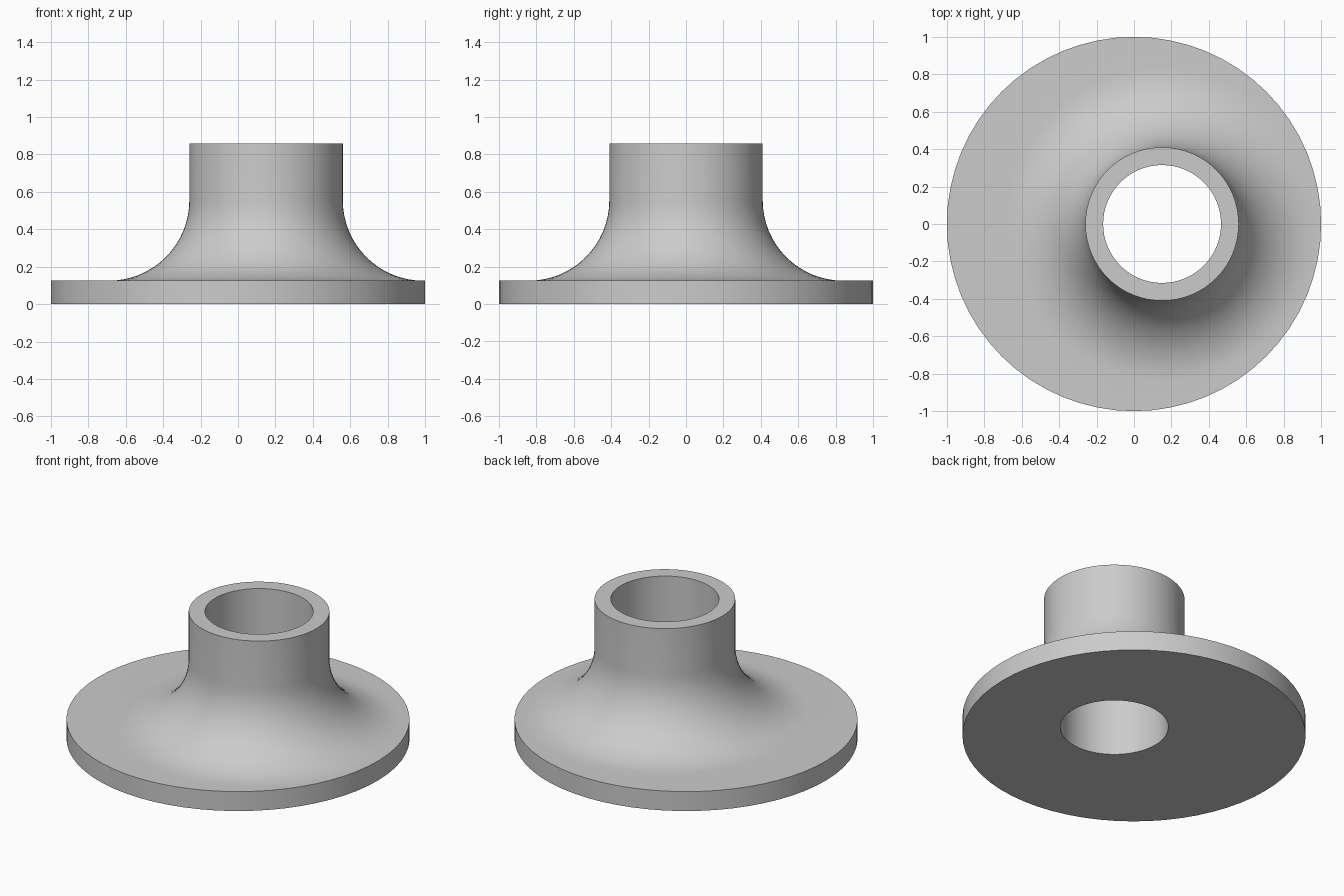
import bpy, bmesh
from math import pi, sin, cos, radians

cube = bpy.data.objects.get("Cube")
if cube:
    bpy.data.objects.remove(cube, do_unlink=True)

SIDES = 64
OFFSET = 0.15          # tube axis, off the flange centre
BORE, TUBE, FLANGE = 0.315, 0.41, 1.0
THICK, TOP = 0.125, 0.858
FILLET, STEPS = 0.43, 16

grey = bpy.data.materials.new("plain grey")
grey.use_nodes = True
colour = (0.6, 0.6, 0.6, 1)
grey.diffuse_color = colour
grey.node_tree.nodes["Principled BSDF"].inputs["Base Color"].default_value = colour

# Profile rings: (centre x, radius, height), up the bore, down the outside
rings = [(OFFSET, BORE, 0), (OFFSET, BORE, TOP), (OFFSET, TUBE, TOP)]
for i in range(STEPS + 1):
    a = i / STEPS * pi / 2
    rings.append((OFFSET, TUBE + FILLET * (1 - cos(a)),
                  THICK + FILLET * (1 - sin(a))))
rings += [(0, FLANGE, THICK), (0, FLANGE, 0)]

# Flanged tube: bridge each ring to the next, closing the loop underneath
bm = bmesh.new()
loops = []
for cx, r, z in rings:
    loops.append([bm.verts.new((cx + r * cos(2 * pi * k / SIDES),
                                r * sin(2 * pi * k / SIDES), z))
                  for k in range(SIDES)])
for low, high in zip(loops, loops[1:] + loops[:1]):
    for k in range(SIDES):
        n = (k + 1) % SIDES
        bm.faces.new((low[k], low[n], high[n], high[k]))
bmesh.ops.recalc_face_normals(bm, faces=bm.faces)

mesh = bpy.data.meshes.new("offset_flange")
bm.to_mesh(mesh)
bm.free()
mesh.materials.append(grey)
flange = bpy.data.objects.new("offset_flange", mesh)
bpy.context.collection.objects.link(flange)

bpy.ops.object.select_all(action="DESELECT")
flange.select_set(True)
bpy.context.view_layer.objects.active = flange
bpy.ops.object.shade_smooth_by_angle(angle=radians(30))
